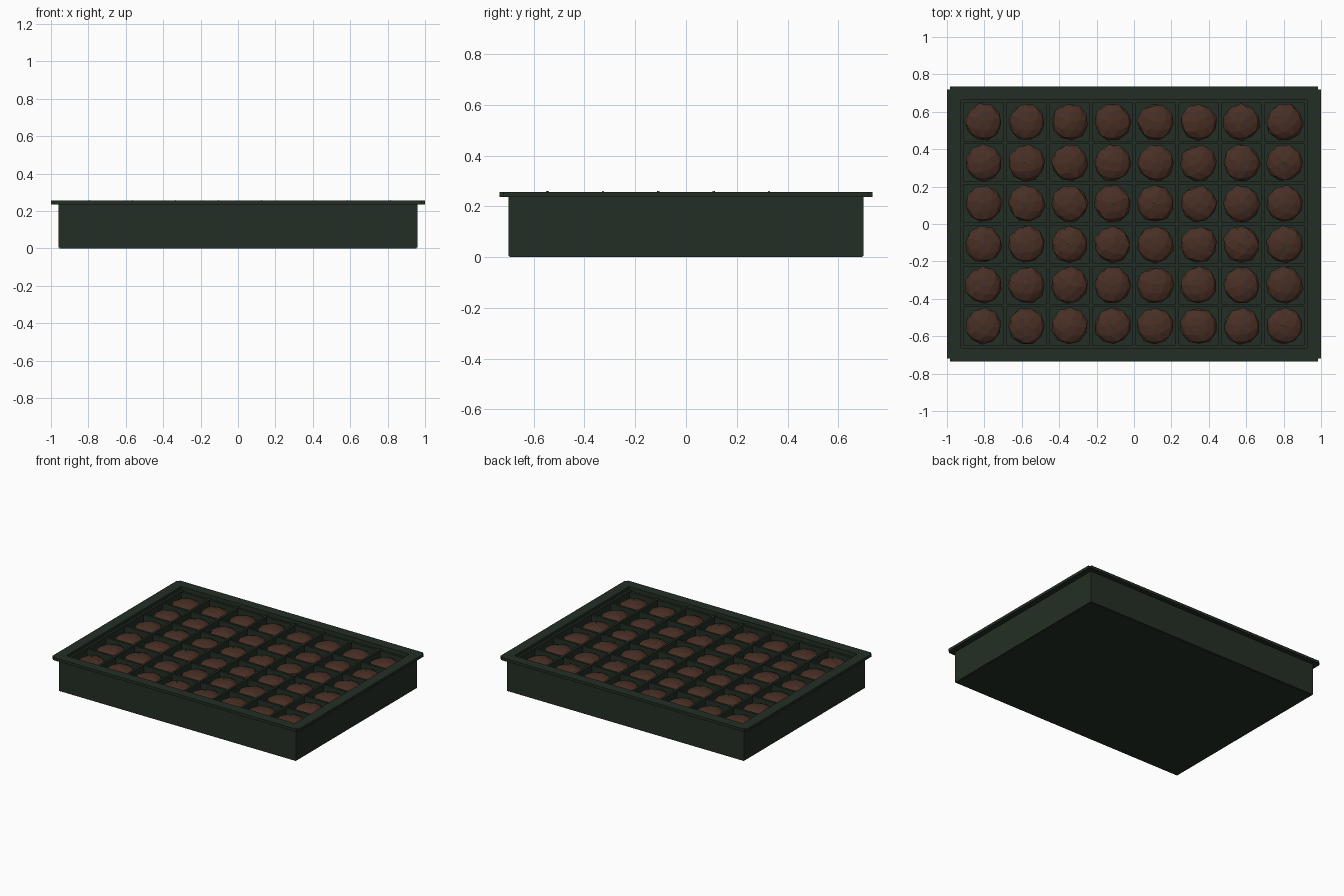
import bpy, bmesh, math, random
from mathutils import Matrix, Vector

random.seed(4)
scene = bpy.context.scene
if "Cube" in scene.objects:
    bpy.data.objects.remove(scene.objects["Cube"])

COLS, ROWS = 8, 6
STEP_X, STEP_Y = 0.23, 0.218


def material(name, colour):
    m = bpy.data.materials.new(name)
    m.use_nodes = True
    m.diffuse_color = (*colour, 1)
    bsdf = m.node_tree.nodes["Principled BSDF"]
    bsdf.inputs["Base Color"].default_value = (*colour, 1)
    bsdf.inputs["Roughness"].default_value = 0.9
    return m


green = material("dark green plastic", (0.017, 0.028, 0.018))
brown = material("brown soil", (0.065, 0.028, 0.018))
leaf = material("leaf green", (0.13, 0.33, 0.05))


def finish(bm, name, mat):
    me = bpy.data.meshes.new(name)
    bm.to_mesh(me)
    bm.free()
    me.materials.append(mat)
    ob = bpy.data.objects.new(name, me)
    scene.collection.objects.link(ob)
    return ob


def box(name, x, y, z):
    """Box from three (low, high) ranges."""
    bm = bmesh.new()
    size = [r[1] - r[0] for r in (x, y, z)]
    mid = [(r[1] + r[0]) / 2 for r in (x, y, z)]
    bmesh.ops.create_cube(bm, size=1, matrix=Matrix.Translation(mid) @ Matrix.Diagonal((*size, 1)))
    return finish(bm, name, green)


def span(a, b, side):
    return tuple(sorted((a * side, b * side)))


# Tray floor, walls and overhanging rim
box("tray_floor", (-0.955, 0.955), (-0.695, 0.695), (0, 0.02))
for side, sx, sy in ((-1, "right", "front"), (1, "left", "back")):
    box(sx + "_wall", span(0.93, 0.96, side), (-0.70, 0.70), (0.004, 0.24))
    box(sy + "_wall", (-0.96, 0.96), span(0.67, 0.70, side), (0.004, 0.24))
    box(sx + "_rim", span(0.925, 1.0, side), (-0.72, 0.72), (0.236, 0.256))
    box(sy + "_rim", (-0.985, 0.985), span(0.663, 0.735, side), (0.236, 0.256))

# Cell dividers
for i in range(COLS + 1):
    x = (i - COLS / 2) * STEP_X
    box("column_divider", (x - 0.008, x + 0.008), (-0.67, 0.67), (0.02, 0.23))
for j in range(ROWS + 1):
    y = (j - ROWS / 2) * STEP_Y
    box("row_divider", (-0.93, 0.93), (y - 0.008, y + 0.008), (0.02, 0.226))


def soil_mound(x, y):
    bm = bmesh.new()
    bmesh.ops.create_icosphere(bm, subdivisions=2, radius=0.1)
    turn = Matrix.Rotation(random.uniform(0, math.tau), 4, "Z")
    for v in bm.verts:
        v.co = turn @ (v.co * random.uniform(0.95, 1.03))
        v.co.z *= 0.45
        v.co += Vector((x, y, 0.185))
    finish(bm, "soil_mound", brown)


def sprout(x, y):
    # Thin stem with two small raised leaves
    bm = bmesh.new()
    bmesh.ops.create_cone(bm, cap_ends=True, segments=5, radius1=0.002, radius2=0.002,
                          depth=0.035, matrix=Matrix.Translation((x, y, 0.237)))
    turn = Matrix.Rotation(random.uniform(-0.3, 0.3), 3, "Z")
    for side in (-1, 1):
        outline = ((0, 0, 0), (0.010, -0.004, 0.004), (0.020, 0, 0.006), (0.010, 0.004, 0.004))
        verts = [bm.verts.new(turn @ Vector((px * side, py, pz)) + Vector((x, y, 0.254)))
                 for px, py, pz in outline]
        bm.faces.new(verts if side > 0 else verts[::-1])
    finish(bm, "sprout", leaf)


# Filled cells, rows counted from the back, with the sprouting columns of each row
sprouting = [(), (1, 7), (1, 3, 4), (2, 6, 7), (1, 4), (0, 3, 4, 7)]
for j, row in enumerate(sprouting):
    y = ((ROWS - 1) / 2 - j) * STEP_Y
    for i in range(COLS):
        x = (i - (COLS - 1) / 2) * STEP_X
        soil_mound(x, y)
        if i in row:
            sprout(x, y)
